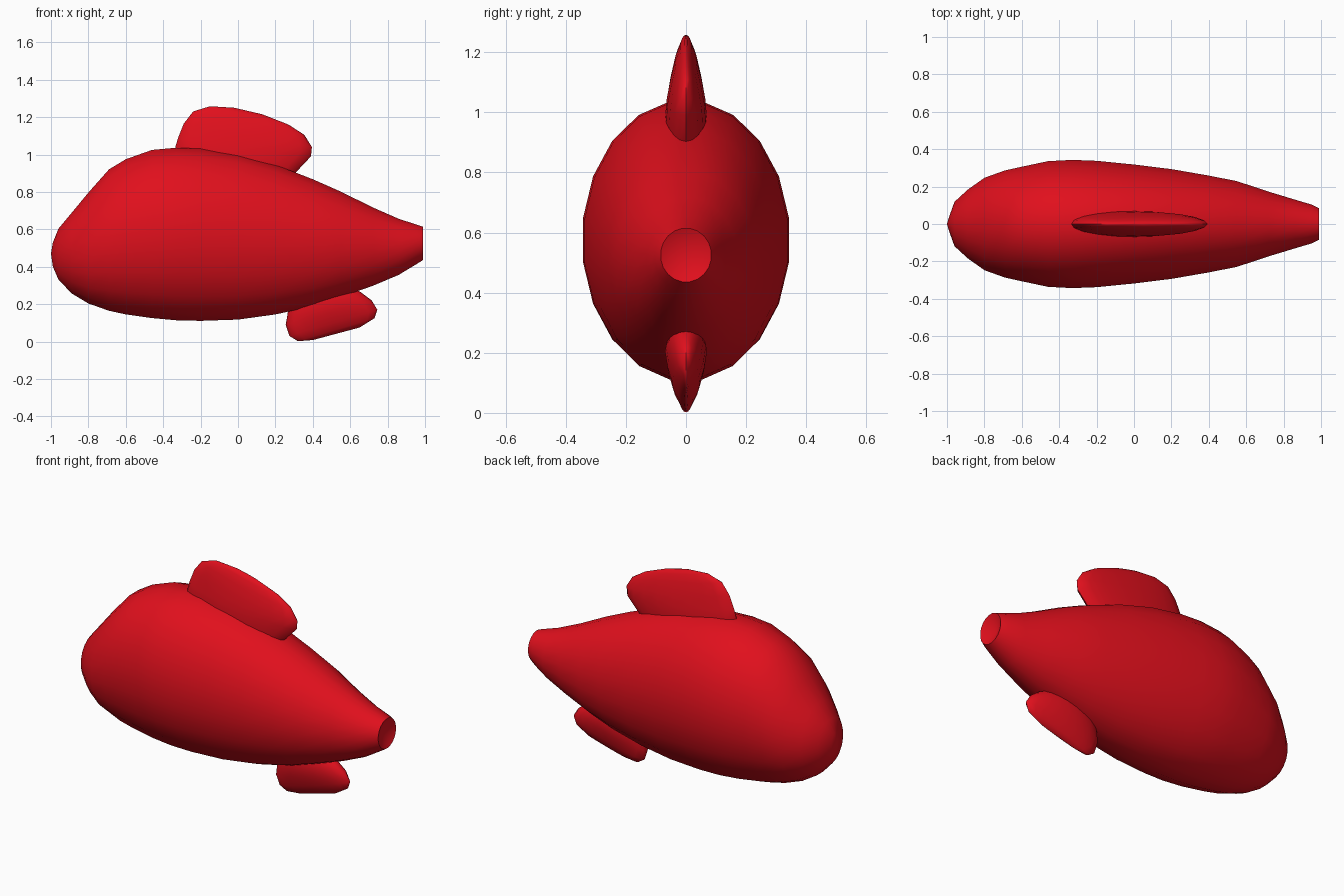
import bpy, bmesh, math
from mathutils import Vector

if "Cube" in bpy.data.objects:
    bpy.data.objects.remove(bpy.data.objects["Cube"])

red = bpy.data.materials.new("red")
red.diffuse_color = (0.75, 0.005, 0.012, 1)
red.use_nodes = True
red.node_tree.nodes["Principled BSDF"].inputs["Base Color"].default_value = red.diffuse_color


def loft(name, rings, start=None, end=None):
    """Skin a list of closed rings; each end closes to a point or a flat cap."""
    bm = bmesh.new()
    loops = [[bm.verts.new(p) for p in ring] for ring in rings]
    n = len(loops[0])
    for a, b in zip(loops, loops[1:]):
        for i in range(n):
            j = (i + 1) % n
            bm.faces.new((a[i], a[j], b[j], b[i]))
    for loop, tip in ((loops[0], start), (loops[-1], end)):
        if tip is None:
            bm.faces.new(loop)
        else:
            v = bm.verts.new(tip)
            for i in range(n):
                bm.faces.new((loop[i], loop[(i + 1) % n], v))
    bmesh.ops.recalc_face_normals(bm, faces=bm.faces)
    mesh = bpy.data.meshes.new(name)
    bm.to_mesh(mesh)
    bm.free()
    mesh.materials.append(red)
    obj = bpy.data.objects.new(name, mesh)
    bpy.context.collection.objects.link(obj)
    bpy.ops.object.select_all(action='DESELECT')
    obj.select_set(True)
    bpy.context.view_layer.objects.active = obj
    bpy.ops.object.shade_smooth_by_angle(angle=math.radians(65))
    return obj


def section(x, low, high, half, n=20):
    """Upright elliptical body section."""
    mid, rz = (low + high) / 2, (high - low) / 2
    angles = [2 * math.pi * (i + 0.5) / n for i in range(n)]
    return [(x, half * math.sin(a), mid + rz * math.cos(a)) for a in angles]


def fin(name, levels, n=20):
    """Stack of lens-shaped rings, each from a front to a rear point."""
    rings = []
    for fx, fz, rx, rz, half in levels:
        f, r = Vector((fx, 0, fz)), Vector((rx, 0, rz))
        angles = [2 * math.pi * i / n for i in range(n)]
        rings.append([(f + r) / 2 + (r - f) / 2 * math.cos(a)
                      + Vector((0, half * math.sin(a), 0)) for a in angles])
    return loft(name, rings)


# Body: x, bottom, top, half width
body = [
    (-0.99, 0.40, 0.53, 0.035), (-0.96, 0.33, 0.605, 0.12),
    (-0.89, 0.255, 0.69, 0.185), (-0.80, 0.20, 0.80, 0.25),
    (-0.69, 0.16, 0.925, 0.29), (-0.60, 0.14, 0.98, 0.31),
    (-0.46, 0.12, 1.03, 0.34), (-0.33, 0.108, 1.042, 0.347),
    (-0.20, 0.105, 1.037, 0.342), (0.00, 0.112, 1.007, 0.322),
    (0.20, 0.14, 0.95, 0.297), (0.40, 0.185, 0.872, 0.262),
    (0.55, 0.235, 0.805, 0.232), (0.72, 0.295, 0.72, 0.175),
    (0.86, 0.355, 0.658, 0.132), (0.95, 0.41, 0.628, 0.105),
    (0.99, 0.435, 0.615, 0.085),
]
# The tail end is a shallow hollow
loft("body", [section(*s) for s in body],
     start=(-1, 0, 0.47), end=(0.95, 0, 0.52))

# Fins: front x, front z, rear x, rear z, half thickness
fin("top_fin", [
    (-0.33, 0.95, 0.27, 0.85, 0.065), (-0.335, 1.04, 0.31, 0.905, 0.07),
    (-0.32, 1.09, 0.39, 0.99, 0.065), (-0.29, 1.165, 0.395, 1.04, 0.053),
    (-0.24, 1.23, 0.355, 1.105, 0.037), (-0.15, 1.258, 0.27, 1.16, 0.02),
    (-0.02, 1.25, 0.13, 1.215, 0.005),
])
fin("bottom_fin", [
    (0.27, 0.20, 0.60, 0.29, 0.06), (0.265, 0.145, 0.655, 0.265, 0.07),
    (0.255, 0.09, 0.715, 0.22, 0.062), (0.275, 0.03, 0.745, 0.17, 0.045),
    (0.32, 0.002, 0.73, 0.125, 0.024), (0.40, 0.008, 0.65, 0.075, 0.005),
])
